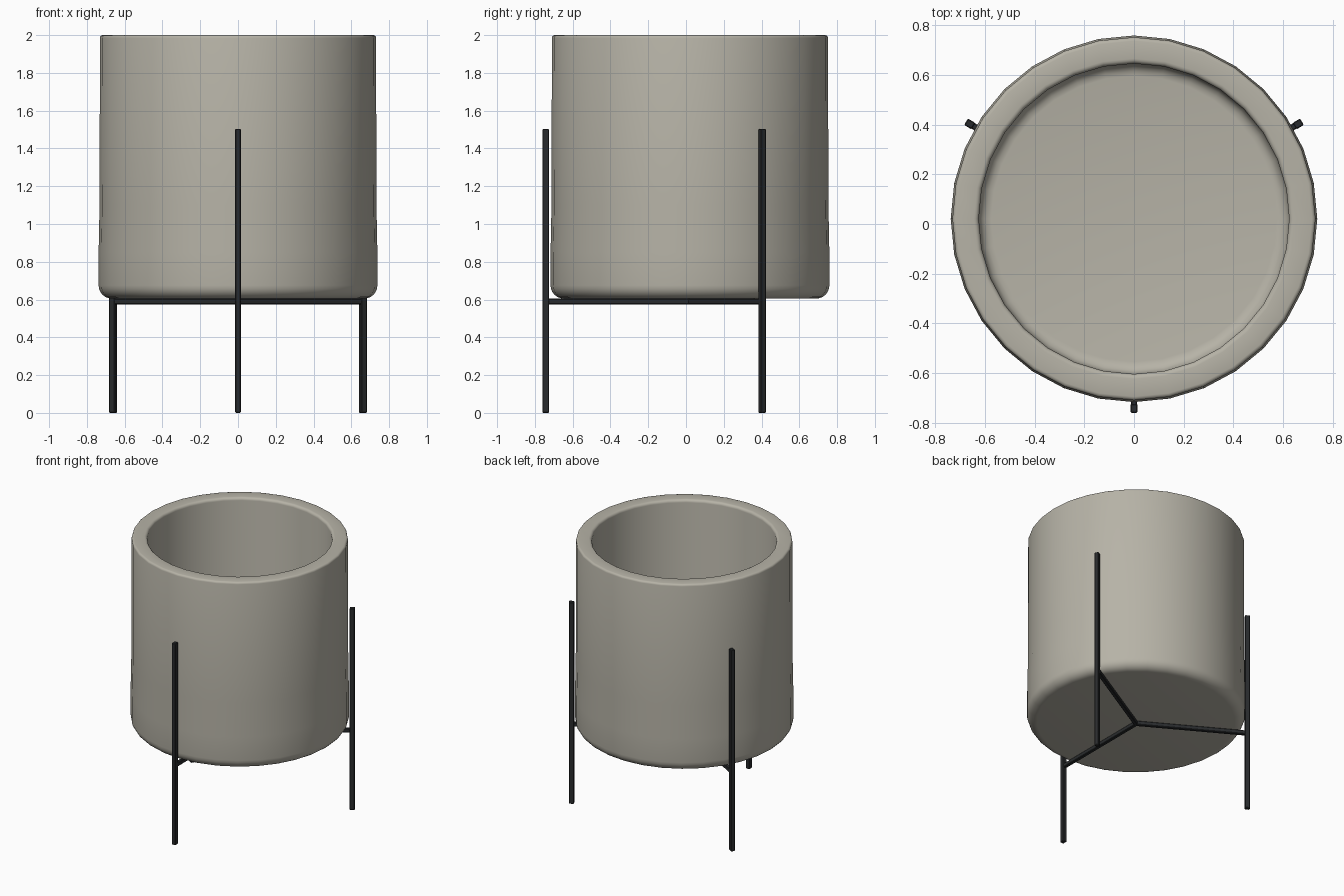
import bpy, bmesh, math
from mathutils import Matrix, Vector

if "Cube" in bpy.data.objects:
    bpy.data.objects.remove(bpy.data.objects["Cube"])

CY = 0.021  # pot axis offset in y


def material(name, rgb):
    m = bpy.data.materials.new(name)
    m.diffuse_color = (*rgb, 1)
    m.use_nodes = True
    m.node_tree.nodes["Principled BSDF"].inputs["Base Color"].default_value = m.diffuse_color
    return m


clay = material("warm grey ceramic", (0.47, 0.45, 0.385))
metal = material("black metal", (0.022, 0.024, 0.026))


def make(name, bm, mat):
    bmesh.ops.recalc_face_normals(bm, faces=bm.faces)
    me = bpy.data.meshes.new(name)
    bm.to_mesh(me)
    bm.free()
    ob = bpy.data.objects.new(name, me)
    bpy.context.collection.objects.link(ob)
    me.materials.append(mat)
    return ob


def arc(cx, cz, r, a0, a1, n):
    return [(cx + r * math.cos(math.radians(a0 + (a1 - a0) * i / n)),
             cz + r * math.sin(math.radians(a0 + (a1 - a0) * i / n))) for i in range(n + 1)]


# pot: lathed profile with rounded base, rim and inside floor
profile = [(0, 0.605)]
profile += arc(0.668, 0.675, 0.07, -90, 0, 6)
profile += [(0.738, 0.85), (0.733, 1.1)]
profile += arc(0.716, 1.985, 0.015, 0, 90, 3)
profile += arc(0.645, 1.98, 0.02, 90, 180, 4)
profile += arc(0.575, 0.755, 0.05, 0, -90, 4)
profile += [(0, 0.705)]
SIDES = 32
bm = bmesh.new()
rings = []
for r, z in profile:
    if r == 0:
        rings.append([bm.verts.new((0, CY, z))])
    else:
        rings.append([bm.verts.new((r * math.cos(math.tau * i / SIDES),
                                    CY + r * math.sin(math.tau * i / SIDES), z))
                      for i in range(SIDES)])
for a, b in zip(rings, rings[1:]):
    for i in range(SIDES):
        j = (i + 1) % SIDES
        if len(a) == 1:
            bm.faces.new((a[0], b[i], b[j]))
        elif len(b) == 1:
            bm.faces.new((a[i], a[j], b[0]))
        else:
            bm.faces.new((a[i], a[j], b[j], b[i]))
pot = make("pot", bm, clay)
bpy.context.view_layer.objects.active = pot
pot.select_set(True)
bpy.ops.object.shade_smooth_by_angle(angle=math.radians(40))


# stand: three legs joined by bars under the pot
def bar(name, r0, r1, z0, z1, width, angle):
    bm = bmesh.new()
    size = Vector((r1 - r0, width, z1 - z0))
    bmesh.ops.create_cube(bm, size=1)
    bmesh.ops.scale(bm, vec=size, verts=bm.verts)
    bmesh.ops.bevel(bm, geom=bm.edges[:], offset=0.004, segments=1, affect='EDGES')
    bmesh.ops.translate(bm, vec=((r0 + r1) / 2, 0, (z0 + z1) / 2), verts=bm.verts)
    bmesh.ops.transform(bm, matrix=Matrix.Translation((0, CY, 0)) @ Matrix.Rotation(math.radians(angle), 4, 'Z'),
                        verts=bm.verts)
    make(name, bm, metal)


for k, ang in enumerate((-90, 30, 150), 1):
    bar(f"leg_{k}", 0.746, 0.781, 0, 1.503, 0.03, ang)
    bar(f"support_bar_{k}", -0.012, 0.75, 0.575, 0.605, 0.026, ang)
